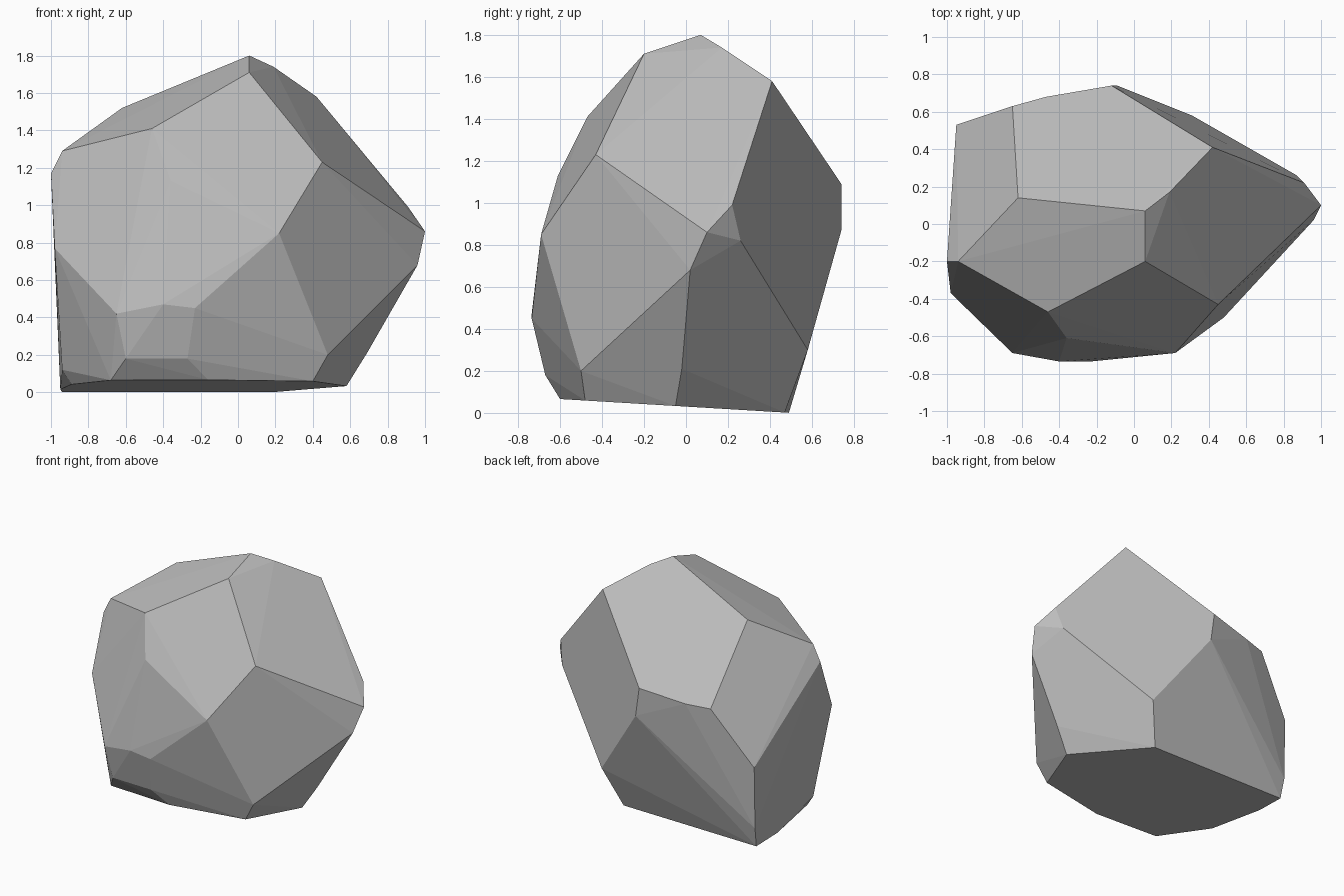
import bpy
import bmesh
import math

# Remove only the default cube
default_cube = bpy.data.objects.get("Cube")
if default_cube:
    bpy.data.objects.remove(default_cube, do_unlink=True)


def make_material(name, colour):
    material = bpy.data.materials.new(name)
    material.use_nodes = True
    material.diffuse_color = colour
    shader = material.node_tree.nodes["Principled BSDF"]
    shader.inputs["Base Color"].default_value = colour
    shader.inputs["Roughness"].default_value = 0.9
    return material


def bed_height(x, y):
    """Height of the gently tilted underside, lowest at the back."""
    return max(0.0, 0.03 - 0.06 * y)


# Corners of the chipped stone, grouped by the region they shape
crown = [
    (.06, .07, 1.8), (.06, -.2, 1.71), (.19, .17, 1.74),
    (.42, .41, 1.58), (-.62, .14, 1.52),
]
front_shoulder = [
    (-.46, -.47, 1.41), (-.36, -.61, 1.13), (.45, -.43, 1.23),
]
left_point = [
    (1, .1, .86), (.91, .22, .99), (.87, .26, .82),
    (.96, .02, .68), (.69, -.02, .21), (.48, -.5, .2),
]
right_flank = [
    (-.94, -.2, 1.29), (-1, -.2, 1.17), (-.98, -.37, .77),
    (-.95, .53, .62), (-.95, .52, .15), (-.94, -.2, .12),
]
back_ridge = [
    (-.12, .74, 1.09), (-.09, .74, .87), (-.47, .68, 1.04),
    (-.65, .63, 1.03), (-.67, .6, .5), (.31, .58, .3),
]
front_belly = [
    (.22, -.69, .85), (-.4, -.735, .47), (-.23, -.735, .45),
    (-.65, -.69, .42), (-.6, -.66, .18), (-.27, -.67, .18),
]
underside_outline = [
    (.4, -.48), (-.16, -.6), (-.68, -.57), (-.89, -.2),
    (-.95, .25), (-.94, .49), (.2, .47), (.58, -.05),
]
underside = [(x, y, bed_height(x, y)) for x, y in underside_outline]


def build_stone(name, regions, material):
    """Wrap the corner regions in a hull and merge nearly flat facets."""
    bm = bmesh.new()
    for region in regions:
        for corner in region:
            bm.verts.new(corner)
    bmesh.ops.convex_hull(bm, input=bm.verts[:])
    loose = [vert for vert in bm.verts if not vert.link_faces]
    bmesh.ops.delete(bm, geom=loose, context="VERTS")
    bmesh.ops.dissolve_limit(
        bm, angle_limit=math.radians(2),
        verts=bm.verts[:], edges=bm.edges[:],
    )
    bmesh.ops.recalc_face_normals(bm, faces=bm.faces[:])
    for face in bm.faces:
        face.smooth = False
    mesh = bpy.data.meshes.new(name)
    bm.to_mesh(mesh)
    bm.free()
    mesh.materials.append(material)
    stone = bpy.data.objects.new(name, mesh)
    bpy.context.scene.collection.objects.link(stone)
    return stone


stone_grey = make_material("stone grey", (0.5, 0.5, 0.5, 1))
build_stone(
    "boulder",
    [crown, front_shoulder, left_point, right_flank,
     back_ridge, front_belly, underside],
    stone_grey,
)
